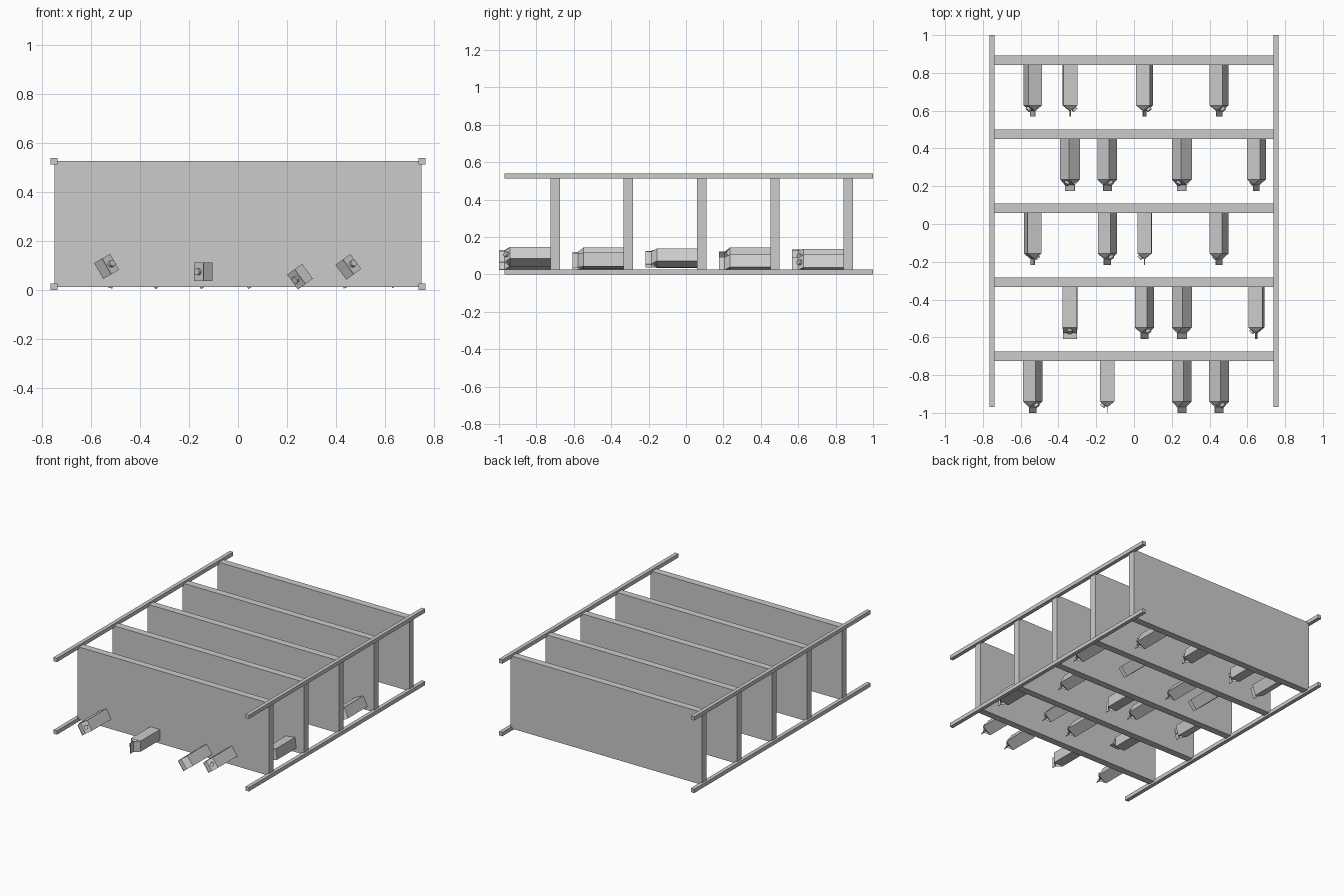
import bpy, bmesh, math
from mathutils import Matrix, Vector

if "Cube" in bpy.data.objects:
    bpy.data.objects.remove(bpy.data.objects["Cube"])


def box(bm, x0, x1, y0, y1, z0, z1):
    m = Matrix.Translation(((x0 + x1) / 2, (y0 + y1) / 2, (z0 + z1) / 2)) @ \
        Matrix.Diagonal((x1 - x0, y1 - y0, z1 - z0, 1))
    bmesh.ops.create_cube(bm, size=1, matrix=m)


def to_mesh(bm, name):
    bmesh.ops.recalc_face_normals(bm, faces=bm.faces)
    me = bpy.data.meshes.new(name)
    bm.to_mesh(me)
    bm.free()
    return me


def add(name, me):
    ob = bpy.data.objects.new(name, me)
    bpy.context.collection.objects.link(ob)
    return ob


# Four corner posts of the rack (lying on its back, its top towards the front)
for sx, side in ((-1, "left"), (1, "right")):
    for z, level in ((0.0, "lower"), (0.513, "upper")):
        bm = bmesh.new()
        box(bm, sx * 0.751 - 0.0135, sx * 0.751 + 0.0135, -0.97, 1.0, z, z + 0.027)
        add(f"post_{side}_{level}", to_mesh(bm, "post"))

# Five shelf boards
shelf_front = [-0.725, -0.333, 0.059, 0.451, 0.843]
for i, y in enumerate(shelf_front):
    bm = bmesh.new()
    box(bm, -0.75, 0.75, y, y + 0.05, 0.0135, 0.5265)
    add(f"shelf_{i + 1}", to_mesh(bm, "shelf"))


# Gable-top drink carton, standing along -y with its cap on the +x slope
def carton_mesh():
    h, body, ridge, tip = 0.0375, 0.215, 0.246, 0.275
    bm = bmesh.new()
    corners = [(-h, -h), (h, -h), (h, h), (-h, h)]
    base = [bm.verts.new((x, 0, z)) for x, z in corners]
    top = [bm.verts.new((x, -body, z)) for x, z in corners]
    bm.faces.new(base)
    for i in range(4):
        j = (i + 1) % 4
        bm.faces.new((base[i], base[j], top[j], top[i]))
    # sloped roof with folded-in ends
    r0, r1 = (bm.verts.new((0, -ridge, s * h)) for s in (-1, 1))
    f0, f1 = (bm.verts.new((0, -ridge + 0.002, s * 0.014)) for s in (-1, 1))
    bm.faces.new((top[1], top[2], r1, r0))
    bm.faces.new((top[3], top[0], r0, r1))
    for a, b, f, r in ((top[0], top[1], f0, r0), (top[2], top[3], f1, r1)):
        bm.faces.new((a, b, f))
        bm.faces.new((b, r, f))
        bm.faces.new((r, a, f))
    # sealed flap
    box(bm, -0.002, 0.002, -tip, -ridge + 0.003, -h, h)
    # round screw cap on the slope
    n = Vector((ridge - body, -h, 0)).normalized()
    rot = n.to_track_quat('Z', 'Y').to_matrix().to_4x4()
    m = Matrix.Translation(Vector((0.019, -(body + ridge) / 2, 0)) + n * 0.006) @ rot
    bmesh.ops.create_cone(bm, cap_ends=True, segments=16, radius1=0.014,
                          radius2=0.014, depth=0.016, matrix=m)
    return to_mesh(bm, "carton")


# Cartons per shelf: (column, height of centre, turn in degrees)
rows = [
    [(0, 0.097, 30), (2, 0.075, 180), (4, 0.055, 216), (5, 0.095, 36)],
    [(1, 0.093, 92), (3, 0.056, 30), (4, 0.092, 222), (6, 0.075, 188)],
    [(0, 0.090, -15), (2, 0.085, 27), (3, 0.075, 181), (5, 0.088, 207)],
    [(1, 0.057, 140), (2, 0.056, 36), (4, 0.092, 140), (6, 0.058, 205)],
    [(0, 0.054, 160), (1, 0.095, -3), (3, 0.092, 13), (5, 0.056, 25)],
]
carton = carton_mesh()
for r, row in enumerate(rows):
    for col, z, turn in row:
        ob = add(f"carton_{r + 1}_{col + 1}", carton)
        ob.location = (-0.536 + 0.1973 * col, shelf_front[r], z)
        ob.rotation_euler.y = -math.radians(turn)
